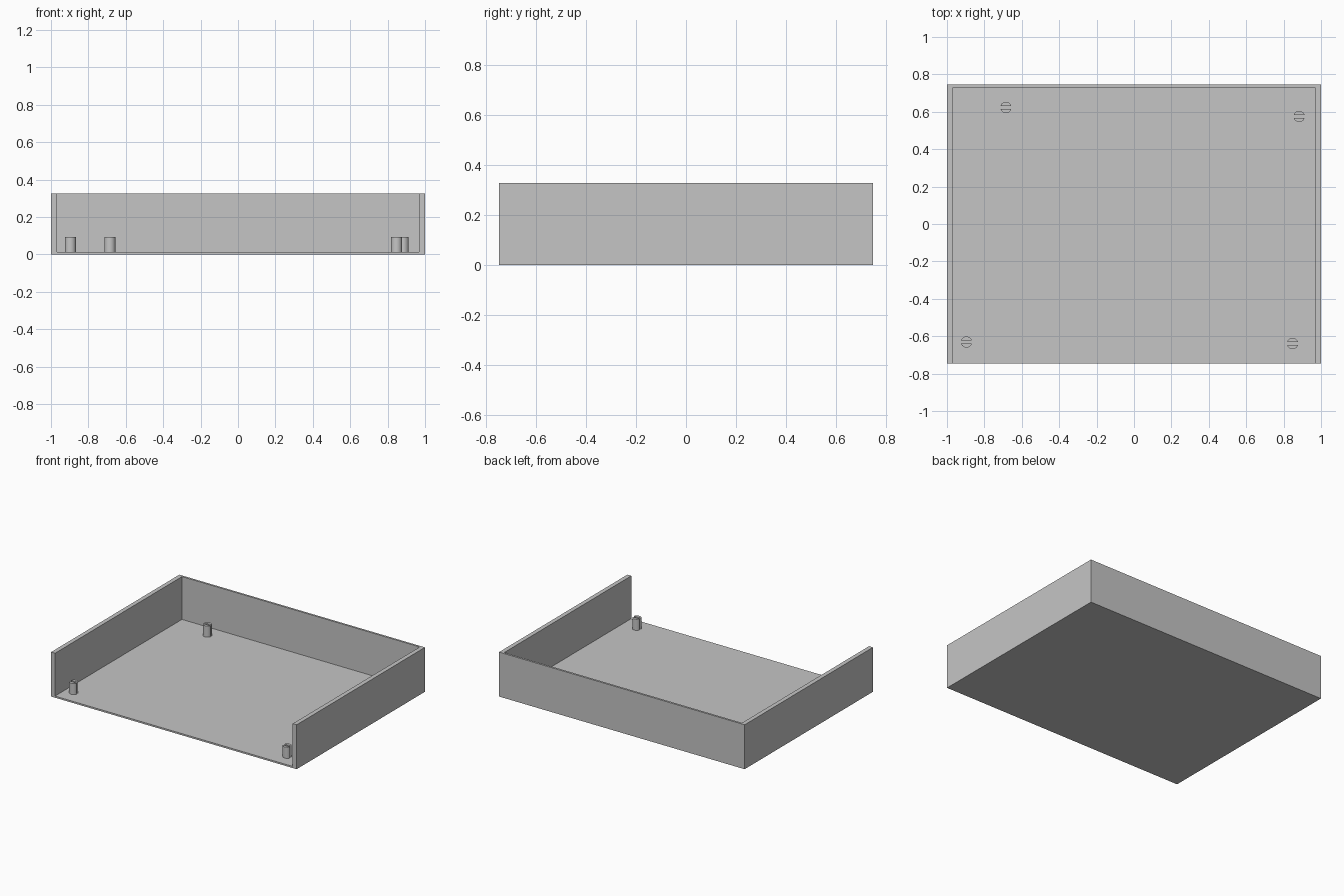
import bpy
import bmesh
from math import sin, cos, pi, asin, radians

old = bpy.data.objects.get("Cube")
if old:
    bpy.data.objects.remove(old, do_unlink=True)

WIDTH, DEPTH, HEIGHT = 2.0, 1.492, 0.327
SIDE, BACK, FLOOR = 0.032, 0.015, 0.012

grey = bpy.data.materials.new("light grey")
grey.use_nodes = True
colour = (0.56, 0.56, 0.56, 1)
grey.diffuse_color = colour
grey.node_tree.nodes["Principled BSDF"].inputs["Base Color"].default_value = colour


def box(name, low, high):
    """Box between two opposite corners."""
    bm = bmesh.new()
    bmesh.ops.create_cube(bm, size=1)
    for v in bm.verts:
        v.co = [a + (b - a) * (c + 0.5) for a, b, c in zip(low, high, v.co)]
    return finish(name, bm)


def finish(name, bm):
    mesh = bpy.data.meshes.new(name)
    bmesh.ops.recalc_face_normals(bm, faces=bm.faces)
    bm.to_mesh(mesh)
    bm.free()
    mesh.materials.append(grey)
    obj = bpy.data.objects.new(name, mesh)
    bpy.context.collection.objects.link(obj)
    return obj


def activate(obj):
    bpy.ops.object.select_all(action="DESELECT")
    obj.select_set(True)
    bpy.context.view_layer.objects.active = obj


# Tray: a block hollowed out through the top and the front
x, y = WIDTH / 2, DEPTH / 2
tray = box("tray", (-x, -y, 0), (x, y, HEIGHT))
cutter = box("tray_cutter", (-x + SIDE, -y - 0.2, FLOOR), (x - SIDE, y - BACK, HEIGHT + 0.2))
cutter.hide_render = True
cut = tray.modifiers.new("hollow", "BOOLEAN")
cut.operation = "DIFFERENCE"
cut.solver = "EXACT"
cut.object = cutter
activate(tray)
bpy.ops.object.modifier_apply(modifier=cut.name)
bpy.data.objects.remove(cutter, do_unlink=True)


def split_post(name, px, py, radius=0.03, top=0.094, slot=0.016, steps=12):
    """Round standoff divided by a slot running left to right."""
    bm = bmesh.new()
    start = asin(slot / 2 / radius)
    for side in (1, -1):
        ring = []
        for i in range(steps + 1):
            a = start + (pi - 2 * start) * i / steps
            ring.append(bm.verts.new((px + radius * cos(a), py + side * radius * sin(a), FLOOR)))
        base = bm.faces.new(ring)
        out = bmesh.ops.extrude_face_region(bm, geom=[base], use_keep_orig=True)
        for v in out["geom"]:
            if isinstance(v, bmesh.types.BMVert):
                v.co.z = top
    post = finish(name, bm)
    activate(post)
    bpy.ops.object.shade_smooth_by_angle(angle=radians(30))


# Four slotted posts on the floor
split_post("front_right_post", -0.896, -0.631)
split_post("back_right_post", -0.685, 0.623)
split_post("front_left_post", 0.848, -0.639)
split_post("back_left_post", 0.883, 0.575)
